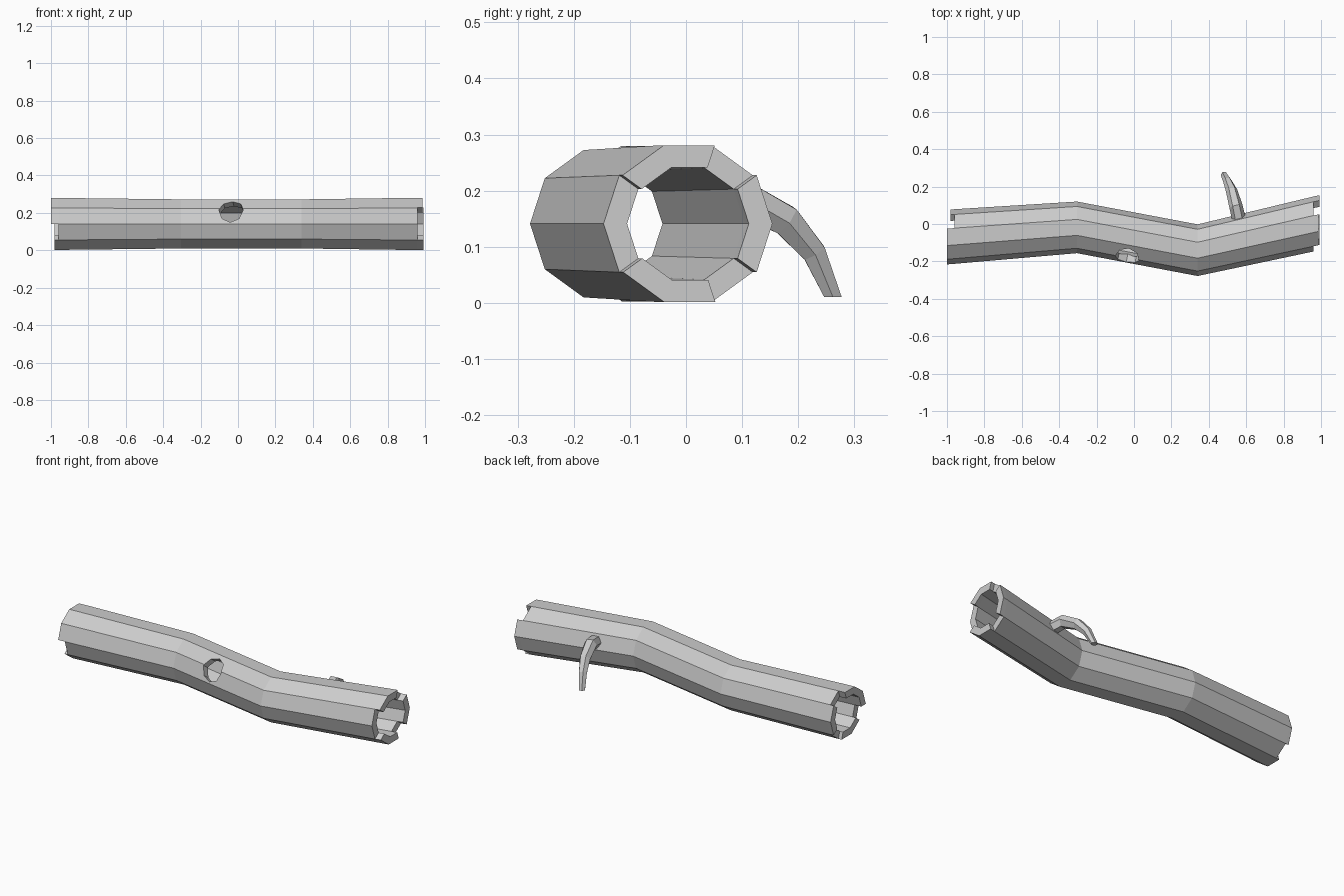
import bpy, bmesh
from math import sin, cos, tau, radians
from mathutils import Vector

if "Cube" in bpy.data.objects:
    bpy.data.objects.remove(bpy.data.objects["Cube"])

def finish(bm, name):
    bmesh.ops.recalc_face_normals(bm, faces=bm.faces)
    mesh = bpy.data.meshes.new(name)
    bm.to_mesh(mesh)
    bm.free()
    ob = bpy.data.objects.new(name, mesh)
    bpy.context.collection.objects.link(ob)
    return ob

# hollow ten-sided trunk: x, y centre, outer radius, inner radius
SIDES = 10
stations = [(-0.96, -0.067, 0.146, 0.105), (-0.305, -0.018, 0.138, 0.098),
            (0.34, -0.14, 0.138, 0.098), (0.96, 0.0, 0.147, 0.105)]
bm = bmesh.new()
def ring(x, y, r):
    return [bm.verts.new((x, y + r * cos(tau * i / SIDES), 0.141 + r * sin(tau * i / SIDES)))
            for i in range(SIDES)]
outer = [ring(x, y, r) for x, y, r, q in stations]
inner = [ring(x, y, q) for x, y, r, q in stations]
ends = {0: [], 3: []}
for i in range(SIDES):
    j = (i + 1) % SIDES
    for shell in (outer, inner):
        for a, b in zip(shell, shell[1:]):
            bm.faces.new((a[i], a[j], b[j], b[i]))
    for k in ends:
        ends[k].append(bm.faces.new((outer[k][i], outer[k][j], inner[k][j], inner[k][i])))

# broken ends: some wall panels stick out further
for k, panels, shift in ((0, (2, 3, 4), (-0.04, -0.003)), (0, (0, 6, 7, 9), (-0.02, -0.0015)),
                         (3, (2, 3), (0.027, 0.006)), (3, (0, 6, 7, 9), (0.032, 0.007))):
    faces = [ends[k][p] for p in panels]
    ext = bmesh.ops.extrude_face_region(bm, geom=faces)
    verts = [g for g in ext["geom"] if isinstance(g, bmesh.types.BMVert)]
    bmesh.ops.translate(bm, vec=(*shift, 0), verts=verts)
    bmesh.ops.delete(bm, geom=[f for f in faces if f.is_valid], context="FACES_ONLY")
log = finish(bm, "hollow_log")

# knot hole through the front wall
axis = Vector((-0.15, cos(radians(144)), sin(radians(144)))).normalized()
bm = bmesh.new()
bmesh.ops.create_cone(bm, cap_ends=True, segments=8, radius1=0.066, radius2=0.066, depth=0.14)
cutter = finish(bm, "knot_cutter")
cutter.rotation_mode = "QUATERNION"
cutter.rotation_quaternion = axis.to_track_quat("Z", "Y")
cutter.location = Vector((-0.018, -0.079, 0.141)) + axis * 0.12
cutter.hide_render = True
cutter.hide_set(True)
mod = log.modifiers.new("knot_hole", "BOOLEAN")
mod.operation = "DIFFERENCE"
mod.solver = "EXACT"
mod.object = cutter

# drooping tapered twig at the back
path = [(0.565, 0.01, 0.175, 0.037), (0.545, 0.095, 0.19, 0.036), (0.522, 0.178, 0.147, 0.031),
        (0.5, 0.228, 0.09, 0.024), (0.482, 0.262, 0.01, 0.018)]
pts = [Vector(p[:3]) for p in path]
bm = bmesh.new()
rings = []
for n, p in enumerate(pts):
    d = (pts[min(n + 1, 4)] - pts[max(n - 1, 0)]).normalized()
    if n == 4:
        d = Vector((0, 0, -1))
    u = (Vector((1, 0, 0)) - d * d.x).normalized()
    v = d.cross(u)
    rings.append([bm.verts.new(p + path[n][3] * (u * cos(tau * i / 6) + v * sin(tau * i / 6)))
                  for i in range(6)])
for a, b in zip(rings, rings[1:]):
    for i in range(6):
        bm.faces.new((a[i], a[i - 1], b[i - 1], b[i]))
bm.faces.new(rings[0])
bm.faces.new(rings[-1])
finish(bm, "twig")
